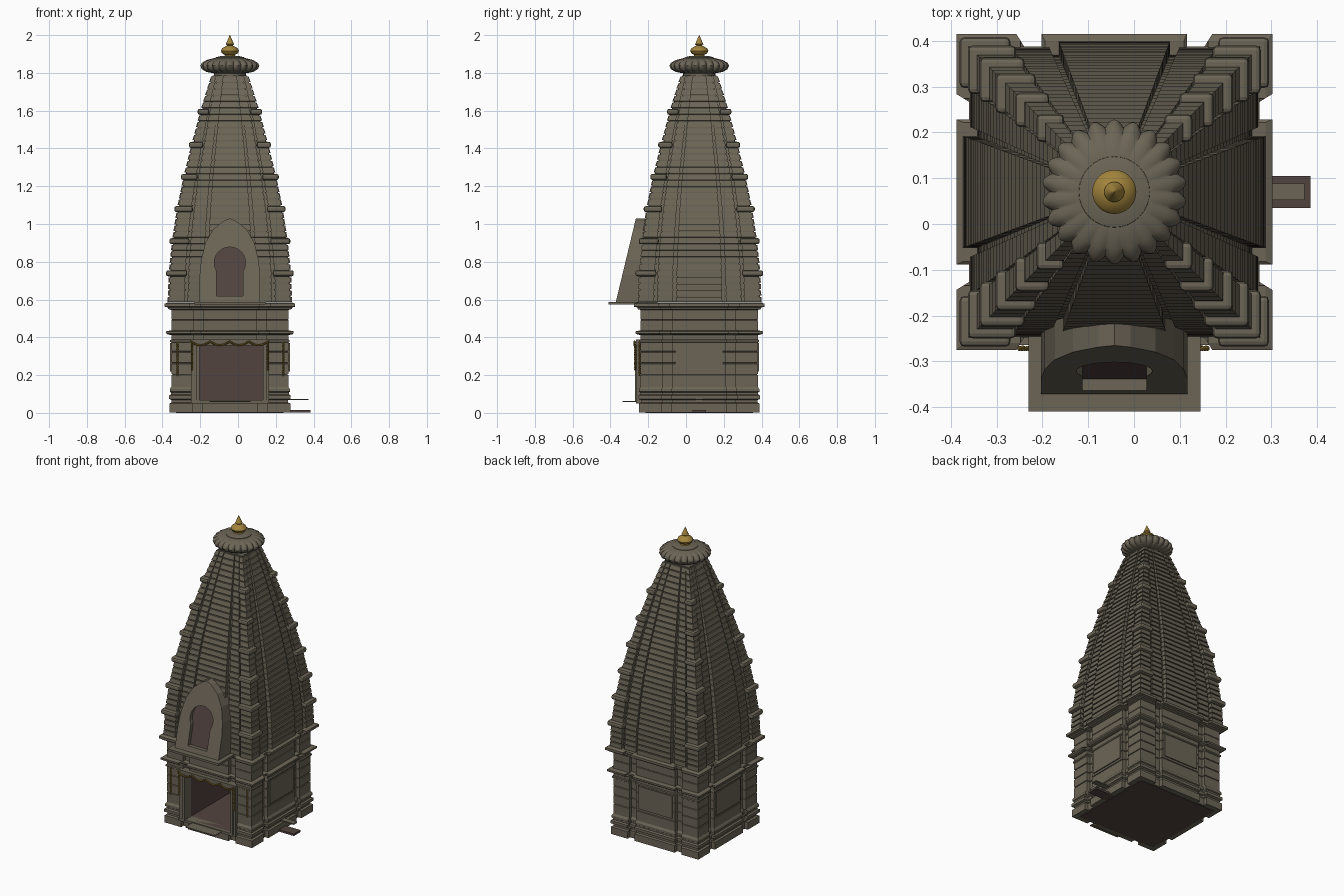
import bpy, bmesh, math
from mathutils import Vector

cube = bpy.data.objects.get("Cube")
if cube:
    bpy.data.objects.remove(cube, do_unlink=True)

CX, CY = -0.043, 0.07          # tower axis


def material(name, rgb):
    m = bpy.data.materials.new(name)
    m.use_nodes = True
    m.diffuse_color = (*rgb, 1)
    m.node_tree.nodes["Principled BSDF"].inputs["Base Color"].default_value = (*rgb, 1)
    return m


STONE = material("weathered stone", (0.15, 0.13, 0.094))
DARK = material("dark brown", (0.085, 0.057, 0.05))
GOLD = material("gold", (0.36, 0.23, 0.045))
GARLAND = material("marigold garland", (0.24, 0.15, 0.025))


def finish(bm, name, mat, smooth=False):
    bmesh.ops.recalc_face_normals(bm, faces=bm.faces[:])
    me = bpy.data.meshes.new(name)
    bm.to_mesh(me)
    bm.free()
    me.materials.append(mat)
    ob = bpy.data.objects.new(name, me)
    bpy.context.collection.objects.link(ob)
    if smooth:
        bpy.ops.object.select_all(action="DESELECT")
        ob.select_set(True)
        bpy.context.view_layer.objects.active = ob
        bpy.ops.object.shade_smooth_by_angle(angle=math.radians(40))
    return ob


def loft(rings, name, mat, smooth=False):
    bm = bmesh.new()
    vs = [[bm.verts.new(p) for p in ring] for ring in rings]
    n = len(vs[0])
    for a, b in zip(vs, vs[1:]):
        for i in range(n):
            j = (i + 1) % n
            bm.faces.new((a[i], a[j], b[j], b[i]))
    bm.faces.new(vs[0][::-1])
    bm.faces.new(vs[-1])
    return finish(bm, name, mat, smooth)


def box(name, x, y, z, mat, bevel=0):
    bm = bmesh.new()
    bmesh.ops.create_cube(bm, size=1)
    for v in bm.verts:
        v.co = Vector([lo + (c + 0.5) * (hi - lo) for c, (lo, hi) in zip(v.co, (x, y, z))])
    if bevel:
        bmesh.ops.bevel(bm, geom=bm.edges[:], offset=bevel, segments=2, affect="EDGES", profile=0.5)
    return finish(bm, name, mat)


def cut(target, cutter):
    mod = target.modifiers.new("opening", "BOOLEAN")
    mod.operation, mod.solver, mod.object = "DIFFERENCE", "EXACT", cutter
    bpy.context.view_layer.objects.active = target
    bpy.ops.object.modifier_apply(modifier=mod.name)
    bpy.data.objects.remove(cutter, do_unlink=True)


def plan(z, half, steps):
    """Stepped square ring: steps run from the middle of a side to its corner."""
    side = [(d, -t) for t, d in reversed(steps)] + [(d, t) for t, d in steps[:-1]]
    ring = []
    for k in range(4):
        for x, y in side:
            for _ in range(k):
                x, y = -y, x
            ring.append((CX + half * x, CY + half * y, z))
    return ring


# Walls with base mouldings and two cornices
WALL = [(.46, 1), (.46, .92), (.62, .92), (.62, 1), (1, 1)]
levels = [(.003, .32), (.05, .32), (.055, .308), (.068, .308), (.074, .322), (.092, .322),
          (.098, .312), (.108, .312), (.112, .318), (.126, .318), (.138, .31)]
for z in (.2, .26, .32):
    levels += [(z, .31), (z + .002, .305), (z + .005, .305), (z + .007, .31)]
levels += [(.372, .31), (.376, .316), (.385, .316), (.389, .31), (.412, .31), (.416, .33),
           (.421, .337), (.432, .337), (.437, .31), (.49, .31), (.492, .306), (.495, .31),
           (.545, .31), (.55, .328), (.558, .328), (.562, .345), (.578, .345), (.584, .33)]
walls = loft([plan(z, h, WALL) for z, h in levels], "temple_walls", STONE)
cut(walls, box("cutter", (-.205, .135), (-.5, .2), (.065, .36), STONE))

# Dark chamber behind the doorway, and the floor slab
room = box("inner_chamber", (-.203, .133), (-.245, .198), (.067, .358), DARK)
bm = bmesh.new()
bm.from_mesh(room.data)
bmesh.ops.delete(bm, geom=[f for f in bm.faces if f.normal.y < -.9], context="FACES")
bmesh.ops.reverse_faces(bm, faces=bm.faces[:])
bm.to_mesh(room.data)
bm.free()
box("floor_slab", (CX - .285, CX + .285), (CY - .285, CY + .285), (0, .03), DARK)

# Curved spire built of thin courses
CURVE = [(.58, .33), (.74, .324), (.91, .306), (1.08, .28), (1.25, .245), (1.42, .203),
         (1.6, .155), (1.79, .096)]
SPIRE = [(.37, 1), (.37, .91), (.43, .91), (.43, .955), (.68, .955), (.68, .9),
         (.73, .9), (.73, .985), (1, .985)]
SPIRE[-1] = (.985, .985)


def spire_half(z):
    for (z0, h0), (z1, h1) in zip(CURVE, CURVE[1:]):
        if z <= z1:
            return h0 + (h1 - h0) * (z - z0) / (z1 - z0)
    return CURVE[-1][1]


rings, courses = [], 35
for i in range(courses):
    z0 = .58 + i * 1.2 / courses
    z1 = z0 + 1.2 / courses
    h0, h1 = spire_half(z0), spire_half(z1)
    rings += [plan(z0 + .007, h0, SPIRE), plan(z1, h1, SPIRE),
              plan(z1 + .0005, h1 - .008, SPIRE), plan(z1 + .0065, h1 - .008, SPIRE)]
loft(rings, "spire", STONE)

# Rounded corner pads marking the storeys
for z in (.74, .91, 1.08, 1.25, 1.42, 1.595):
    h = spire_half(z)
    lo, hi = h * .7, h + .014
    for sx in (-1, 1):
        for sy in (-1, 1):
            box("corner_pad", sorted((CX + sx * lo, CX + sx * hi)),
                sorted((CY + sy * lo, CY + sy * hi)), (z - .017, z + .015), STONE, .011)


def lathe(name, profile, mat, segments, lobes=0):
    rings = []
    for r, z, depth in profile:
        ring = []
        for i in range(segments):
            a = math.tau * i / segments
            rr = r - depth * (1 - abs(math.sin(a * lobes / 2)))
            ring.append((CX + rr * math.cos(a), CY + rr * math.sin(a), z))
        rings.append(ring)
    return loft(rings, name, mat, True)


# Ribbed crowning disc, its neck and cap, and the gold finial
lathe("crown_neck", [(.085, 1.77, 0), (.085, 1.815, 0)], STONE, 32)
lathe("ribbed_crown", [(.08, 1.797, 0), (.125, 1.805, .008), (.15, 1.82, .014), (.158, 1.838, .016),
                       (.15, 1.853, .014), (.125, 1.868, .008), (.08, 1.879, 0)], STONE, 176, 22)
lathe("crown_cap", [(.079, 1.87, 0), (.077, 1.882, 0), (.05, 1.889, 0)], STONE, 32)
lathe("finial", [(.032, 1.885, 0), (.026, 1.895, 0), (.042, 1.904, 0), (.048, 1.917, 0),
                 (.042, 1.93, 0), (.024, 1.94, 0), (.014, 1.945, 0), (.022, 1.952, 0),
                 (.018, 1.96, 0), (.001, 2.0, 0)], GOLD, 32)

# Ledge over the door carrying a sloping pointed gable
box("porch_ledge", (-.23, .145), (-.41, -.2), (.573, .587), STONE)


def slope(z):
    return -.372 + (z - .585) * .24


def sloped_prism(name, outline, front, back, mat):
    return loft([[(CX + x, front(z), z) for x, z in outline],
                 [(CX + x, back(z), z) for x, z in outline]], name, mat)


right = [(.16, .585), (.16, .73), (.152, .81), (.13, .9), (.09, .97), (.035, 1.015)]
arch = right + [(0, 1.03)] + [(-x, z) for x, z in reversed(right)]
gable = sloped_prism("pointed_gable", arch, slope, lambda z: -.15, STONE)


def keyhole(grow):
    pts = [(.07 + grow, .62 - grow), (.07 + grow, .75)]
    for i in range(17):
        a = math.radians(-30 + 240 * i / 16)
        pts.append(((.083 + grow) * math.cos(a), .795 + (.083 + grow) * math.sin(a)))
    return pts + [(-.07 - grow, .75), (-.07 - grow, .62 - grow)]


cut(gable, sloped_prism("cutter", keyhole(0), lambda z: slope(z) - .05, lambda z: slope(z) + .03, STONE))
sloped_prism("niche_panel", keyhole(.002), lambda z: slope(z) + .025, lambda z: slope(z) + .034, DARK)

# Door frame and threshold
for x in ((-.25, -.205), (.135, .165)):
    box("door_jamb", x, (-.262, -.2), (.06, .385), STONE)
for x in ((-.222, -.203), (.133, .15)):
    box("inner_jamb", x, (-.27, -.2), (.06, .365), STONE)
box("door_lintel", (-.25, .165), (-.264, -.2), (.358, .388), STONE)
box("door_sill", (-.25, .165), (-.264, -.2), (.05, .067), STONE)
box("threshold", (-.15, .065), (-.335, -.25), (.057, .062), STONE)

# Flat panels on the other three walls
out = (.30, .317)
box("side_panel", (CX + out[0], CX + out[1]), (CY - .125, CY + .125), (.22, .37), STONE)
box("side_panel", (CX - out[1], CX - out[0]), (CY - .125, CY + .125), (.22, .37), STONE)
box("back_panel", (CX - .125, CX + .125), (CY + out[0], CY + out[1]), (.22, .37), STONE)

# Bead garlands: swags over the door and hanging strands
beads = []
for i in range(81):
    t = i / 80
    beads.append((-.25 + t * .41, -.272, .378 - .02 * abs(math.sin(t * math.pi * 4))))
for x, low in ((-.32, .2), (-.243, .23), (.158, .23), (.24, .2)):
    y = -.247 if low < .22 else -.27
    beads += [(x, y, low + k * .009) for k in range(int((.375 - low) / .009) + 1)]
bm = bmesh.new()
for p in beads:
    made = bmesh.ops.create_icosphere(bm, subdivisions=1, radius=.006)
    bmesh.ops.translate(bm, verts=made["verts"], vec=p)
finish(bm, "garlands", GARLAND)

# Water spout and drain slab on the left side
box("drain_slab", (.2, .385), (.035, .105), (.003, .016), DARK)
box("water_spout", (.2, .372), (.052, .088), (.067, .074), STONE)
